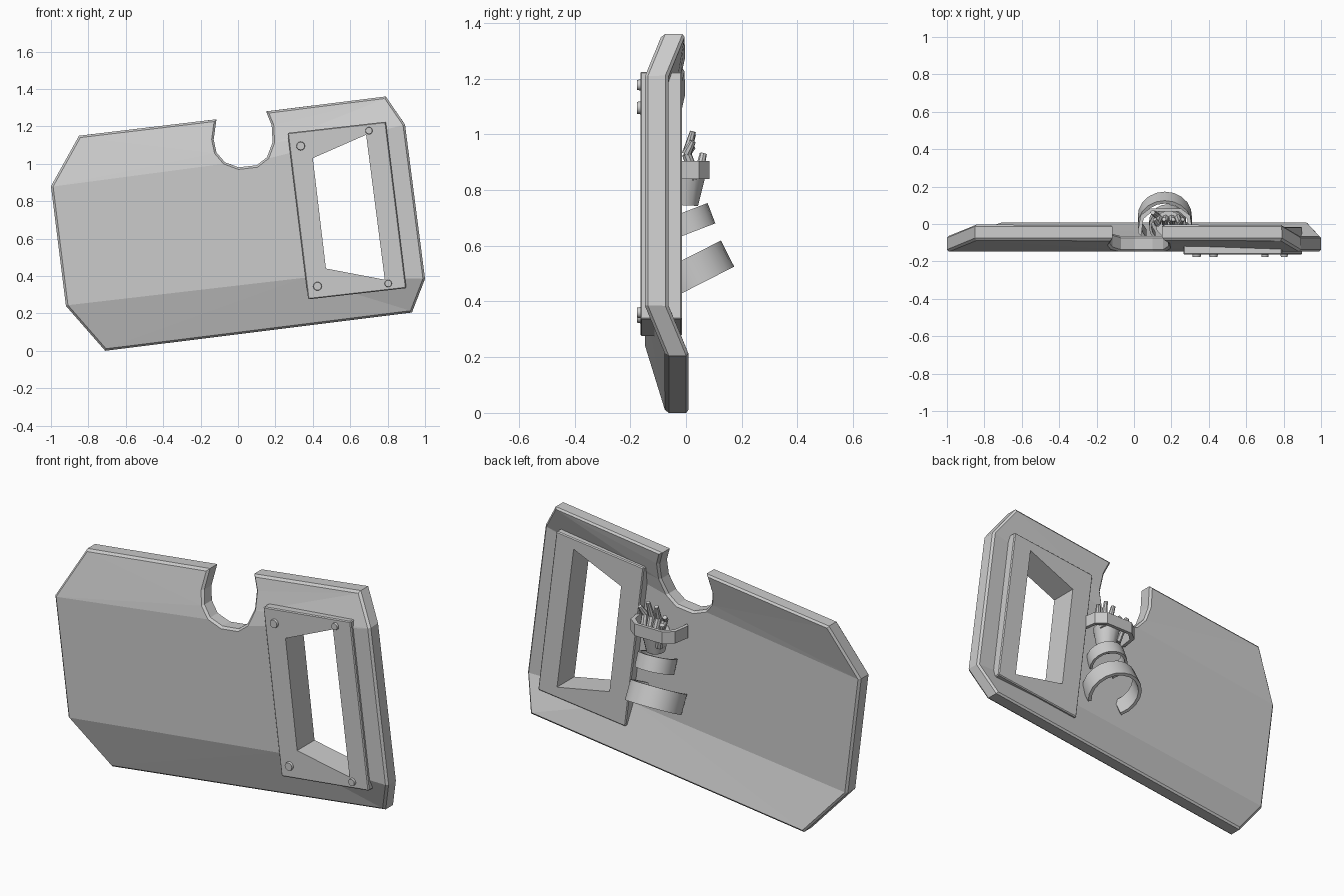
import bpy, bmesh, math
from mathutils import Vector, Matrix

if "Cube" in bpy.data.objects:
    bpy.data.objects.remove(bpy.data.objects["Cube"])


def finish(name, bm):
    bmesh.ops.recalc_face_normals(bm, faces=bm.faces)
    me = bpy.data.meshes.new(name)
    bm.to_mesh(me)
    bm.free()
    ob = bpy.data.objects.new(name, me)
    bpy.context.collection.objects.link(ob)
    return ob


def prism(name, pts, y0, y1, bevel=0):
    """Extrude an (x, z) outline from y0 to y1."""
    bm = bmesh.new()
    f = bm.faces.new([bm.verts.new((x, y0, z)) for x, z in pts])
    r = bmesh.ops.extrude_face_region(bm, geom=[f], use_keep_orig=True)
    for v in r['geom']:
        if isinstance(v, bmesh.types.BMVert):
            v.co.y = y1
    bmesh.ops.recalc_face_normals(bm, faces=bm.faces)
    if bevel:
        bmesh.ops.bevel(bm, geom=bm.edges[:], offset=bevel, segments=1, affect='EDGES')
    return finish(name, bm)


def cut(ob, cutter):
    m = ob.modifiers.new("cut", 'BOOLEAN')
    m.operation = 'DIFFERENCE'
    m.solver = 'EXACT'
    m.object = cutter
    bpy.context.view_layer.objects.active = ob
    bpy.ops.object.modifier_apply(modifier=m.name)
    bpy.data.objects.remove(cutter)


def smooth(ob, angle=35):
    bpy.ops.object.select_all(action='DESELECT')
    ob.select_set(True)
    bpy.context.view_layer.objects.active = ob
    bpy.ops.object.shade_smooth_by_angle(angle=math.radians(angle))


def rod(name, a, b, r0, r1, sides=8):
    """Tapered round bar from a to b."""
    a, b = Vector(a), Vector(b)
    d = b - a
    bm = bmesh.new()
    mat = Matrix.Translation((a + b) / 2) @ d.to_track_quat('Z', 'Y').to_matrix().to_4x4()
    bmesh.ops.create_cone(bm, cap_ends=True, segments=sides, radius1=r0, radius2=r1,
                          depth=d.length, matrix=mat)
    return finish(name, bm)


# Shield plate: flat middle with top and bottom flaps folded backwards
MID, TOP, BOT, THICK = -0.148, -0.086, -0.073, 0.085
notch = [(-.115, 1.238), (-.13, 1.13), (-.115, 1.06), (-.07, 1.008), (.003, .981),
         (.10, .992), (.155, 1.035), (.185, 1.115), (.18, 1.206), (.15, 1.28)]


def fold(x, z):
    v = -.122 * x + .9925 * z
    return MID + (TOP - MID) * min(1, max(0, (v - 1.012) / .235))


bm = bmesh.new()
V = lambda x, y, z: bm.verts.new((x, y, z))
n = [V(x, fold(x, z), z) for x, z in notch]
left_hi, left_lo = V(-1, MID, .88), V(-.92, MID, .24)
right_hi, right_lo = V(.893, MID, 1.21), V(1, MID, .385)
top_l, top_r = V(-.85, TOP, 1.15), V(.79, TOP, 1.36)
bot_l, bot_r = V(-.71, BOT, 0), V(.93, BOT, .205)
fold_lo = V(.35, MID, .39)
bm.faces.new([left_hi, left_lo, fold_lo, right_lo, right_hi] + n[6:2:-1])
bm.faces.new([left_hi] + n[3::-1] + [top_l])
bm.faces.new([right_hi, top_r] + n[9:5:-1])
bm.faces.new([left_lo, bot_l, fold_lo])
bm.faces.new([bot_l, bot_r, fold_lo])
bm.faces.new([bot_r, right_lo, fold_lo])
rim = [e for e in bm.edges if e.is_boundary]
r = bmesh.ops.extrude_face_region(bm, geom=bm.faces[:], use_keep_orig=True)
new = [g for g in r['geom'] if isinstance(g, bmesh.types.BMVert)]
bmesh.ops.translate(bm, verts=new, vec=(0, THICK, 0))
bmesh.ops.recalc_face_normals(bm, faces=bm.faces)
back = set(new)
walls = [f for f in bm.faces if 0 < sum(v in back for v in f.verts) < len(f.verts)]
rims = {e for f in walls for e in f.edges
        if sum(v in back for v in e.verts) != 1}
bmesh.ops.bevel(bm, geom=list(rims), offset=.011, segments=1, affect='EDGES')
bmesh.ops.triangulate(bm, faces=[f for f in bm.faces if len(f.verts) > 4])
shield = finish("shield_plate", bm)

# Window frame running through the plate
outer = [(.265, 1.165), (.79, 1.225), (.9, .335), (.375, .275)]
hole = [(.40, 1.03), (.685, 1.155), (.785, .38), (.47, .44)]
cx = sum(p[0] for p in hole) / 4
cz = sum(p[1] for p in hole) / 4
wide = [(cx + (x - cx) * 1.06, cz + (z - cz) * 1.04) for x, z in hole]
cut(shield, prism("plate_cutter", wide, -.4, .3))
frame = prism("window_frame", outer, -.164, -.015, .005)
cut(frame, prism("frame_cutter", hole, -.4, .3))

# Rivets on the frame corners
for i, (x, z, rad) in enumerate([(.335, 1.095, .025), (.70, 1.177, .021),
                                 (.803, .36, .021), (.425, .345, .025)]):
    smooth(rod(f"rivet_{i}", (x, -.155, z), (x, -.176, z), rad, rad * .85, 12))


# Arm straps: tilted open rings
def strap(name, c, radius, width, tilt, thick, a0=-40, a1=220, seg=14):
    bm = bmesh.new()
    rows = []
    rot = Matrix.Rotation(math.radians(tilt), 3, 'X')
    for i in range(seg + 1):
        a = math.radians(a0 + (a1 - a0) * i / seg)
        rows.append([bm.verts.new(Vector(c) + rot @ Vector((rr * math.cos(a), rr * math.sin(a), h)))
                     for rr, h in ((radius, -width / 2), (radius, width / 2),
                                   (radius - thick, width / 2), (radius - thick, -width / 2))])
    for p, q in zip(rows, rows[1:]):
        for k in range(4):
            bm.faces.new((p[k], p[k - 1], q[k - 1], q[k]))
    bm.faces.new(rows[0])
    bm.faces.new(rows[-1])
    smooth(finish(name, bm))


strap("forearm_strap", (.165, .02, .506), .145, .105, 27, .018)
strap("wrist_strap", (.18, -.002, .681), .1, .078, 21, .014)

# Grip bracket across the hand: U profile with outward flanges
prof = [(.02, -.062), (.035, .03), (.085, .068), (.25, .068), (.30, .03), (.315, -.062)]
bm = bmesh.new()
inner = [(.168 + (x - .168) * .88, y - .018) for x, y in prof]
f = bm.faces.new([bm.verts.new((x, y + .016, .84)) for x, y in prof + inner[::-1]])
r = bmesh.ops.extrude_face_region(bm, geom=[f], use_keep_orig=True)
bmesh.ops.translate(bm, vec=(0, 0, .065),
                    verts=[g for g in r['geom'] if isinstance(g, bmesh.types.BMVert)])
finish("grip_bracket", bm)

# Hand: palm, four raised fingers and a thumb
palm = rod("palm", (.185, -.005, .745), (.185, .0, .86), .048, .072, 12)
smooth(palm)
for i, (x, top) in enumerate([(.125, .955), (.165, 1.0), (.205, 1.01), (.245, .975)]):
    bend = (x, .002, .93)
    smooth(rod(f"finger_{i}_base", (x * .8 + .037, .035, .84), bend, .019, .017))
    smooth(rod(f"finger_{i}_tip", bend, (x + (x - .185) * .25, .025, top), .017, .011))
smooth(rod("thumb", (.14, .03, .79), (.10, .062, .93), .02, .013))
